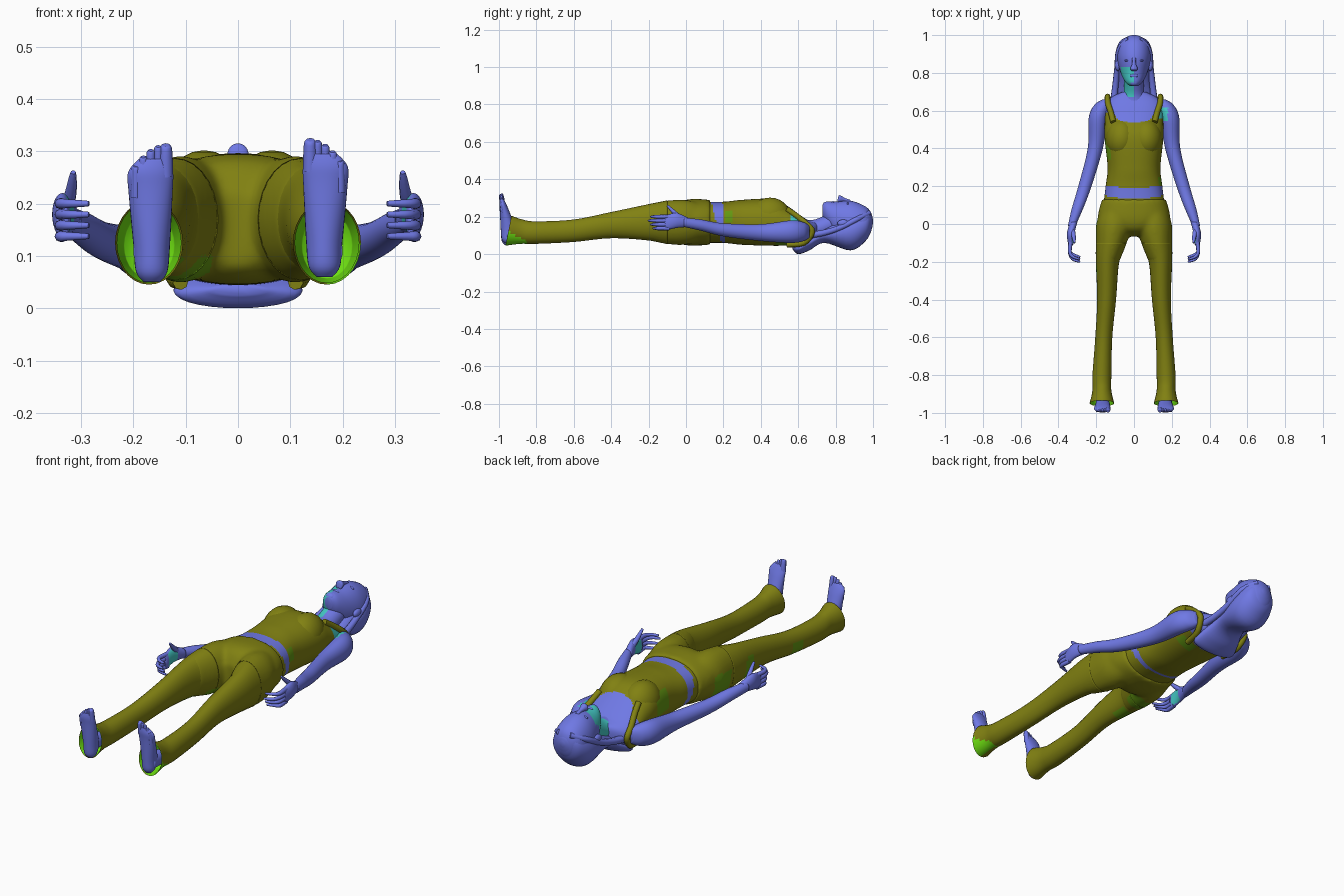
import bpy, bmesh, math
from mathutils import Vector

if "Cube" in bpy.data.objects:
    bpy.data.objects.remove(bpy.data.objects["Cube"])


def material(name, red, green, blue):
    mat = bpy.data.materials.new(name)
    mat.use_nodes = True
    mat.diffuse_color = (red, green, blue, 1)
    mat.node_tree.nodes["Principled BSDF"].inputs["Base Color"].default_value = mat.diffuse_color
    return mat


SKIN = material("blue", .16, .19, .78)
CLOTH = material("olive", .22, .22, .006)
LINING = material("bright green", .16, .76, .006)
PATCH = material("dark green", .13, .32, .006)
TEAL = material("teal", .06, .6, .58)


def add_object(name, data, mat):
    data.materials.append(mat)
    obj = bpy.data.objects.new(name, data)
    bpy.context.collection.objects.link(obj)
    return obj


def finish(name, bm, mat):
    bmesh.ops.recalc_face_normals(bm, faces=bm.faces)
    mesh = bpy.data.meshes.new(name)
    bm.to_mesh(mesh)
    bm.free()
    mesh.shade_smooth()
    return add_object(name, mesh, mat)


def smooth_path(rows, steps):
    """Smooth curve through the rows, with Hermite tangents taken from the neighbours."""
    rows = [Vector(row) for row in rows]
    last = len(rows) - 1
    path = []
    for i in range(last):
        start, end = rows[i], rows[i + 1]
        leave = (end - rows[max(i - 1, 0)]) / 2
        arrive = (rows[min(i + 2, last)] - start) / 2
        for step in range(steps):
            t = step / steps
            ease = t * t * (3 - 2 * t)
            path.append(start.lerp(end, ease) + leave * t * (1 - t) ** 2 - arrive * t * t * (1 - t))
    return path + [rows[last]]


def loft(name, rows, mat=SKIN, axis="y", side=1, sides=28, steps=5, power=2, open_end=False):
    """Each row: position on the axis, centre x, other centre, x radius, other radius."""
    bm = bmesh.new()
    rings = []
    for along, centre_x, centre, radius_x, radius in smooth_path(rows, steps):
        ring = []
        for k in range(sides):
            angle = math.tau * k / sides
            c, s = math.cos(angle), math.sin(angle)
            x = side * centre_x + radius_x * math.copysign(abs(c) ** (2 / power), c)
            other = centre + radius * math.copysign(abs(s) ** (2 / power), s)
            ring.append(bm.verts.new((x, along, other) if axis == "y" else (x, other, along)))
        rings.append(ring)
    for lower, upper in zip(rings, rings[1:]):
        for k in range(sides):
            bm.faces.new((lower[k - 1], lower[k], upper[k], upper[k - 1]))
    bm.faces.new(rings[0])
    if not open_end:
        bm.faces.new(rings[-1])
    return finish(name, bm, mat)


def blob(name, centre, radii, mat=SKIN):
    bm = bmesh.new()
    bmesh.ops.create_uvsphere(bm, u_segments=20, v_segments=12, radius=1)
    bmesh.ops.scale(bm, vec=radii, verts=bm.verts)
    bmesh.ops.translate(bm, vec=centre, verts=bm.verts)
    return finish(name, bm, mat)


def tube(name, points, thick, thin, mat=SKIN):
    """Round tube that tapers along its path, used for digits, straps and locks."""
    curve = bpy.data.curves.new(name, "CURVE")
    curve.dimensions = "3D"
    curve.bevel_depth, curve.bevel_resolution = thick, 2
    curve.use_fill_caps = True
    path = smooth_path(points, 4)
    spline = curve.splines.new("POLY")
    spline.points.add(len(path) - 1)
    for i, (point, place) in enumerate(zip(spline.points, path)):
        point.co = (*place, 1)
        point.radius = 1 + (thin / thick - 1) * (i / (len(path) - 1)) ** 2
    return add_object(name, curve, mat)


def weld(parts):
    """Fuse overlapping closed parts into the first one, with soft joints."""
    bpy.ops.object.select_all(action="DESELECT")
    for obj in parts:
        obj.select_set(True)
    bpy.context.view_layer.objects.active = parts[0]
    bpy.ops.object.join()
    remesh = parts[0].modifiers.new("fuse", "REMESH")
    remesh.mode, remesh.voxel_size, remesh.use_smooth_shade = "VOXEL", .01, True
    soften = parts[0].modifiers.new("soften", "SMOOTH")
    soften.iterations = 10
    bpy.ops.object.convert(target="MESH")


def paint(obj, mat, rule):
    obj.data.materials.append(mat)
    for face in obj.data.polygons:
        if rule(*face.center):
            face.material_index = len(obj.data.materials) - 1


def slant_cuff(obj):
    for vert in obj.data.vertices:
        amount = min(max((-.84 - vert.co.y) * 10, 0), 1)
        vert.co.y += amount * (vert.co.z - .12) * .2


# Torso with tank top and bare waist
torso = loft("torso", [
    (.08, 0, .17, .165, .11), (.2, 0, .17, .15, .11), (.3, 0, .17, .14, .12), (.45, 0, .17, .155, .125),
    (.53, 0, .155, .155, .11), (.63, 0, .12, .15, .075), (.67, 0, .115, .12, .06), (.7, 0, .12, .06, .05),
], sides=72, steps=14, power=2.3)


def in_clothes(x, y, z):
    low = .28 - z
    neckline = .54 + min((abs(x) / .11) ** 4, 1) * .05
    return y < .135 + low * .25 or .195 + low * .06 < y < neckline


def in_torso_patch(x, y, z):
    return (x < -.12 and .34 < y < .45 and .14 < z < .25 or x > .12 and .21 < y < .25 and .17 < z < .23
            or .05 < x < .13 and .48 < y < .54 and z < .1)


paint(torso, CLOTH, in_clothes)
paint(torso, PATCH, in_torso_patch)
paint(torso, TEAL, lambda x, y, z: x > .125 and .56 < y < .62 and z > .14)

# Neck and head
neck = loft("neck", [(.62, 0, .125, .08, .06), (.69, 0, .13, .055, .055), (.79, 0, .17, .055, .06)])
head = loft("head", [(.73, 0, .235, .02, .03), (.75, 0, .22, .045, .06), (.8, 0, .185, .07, .095),
                     (.88, 0, .16, .09, .125), (.95, 0, .165, .08, .095), (.985, 0, .17, .05, .06),
                     (1, 0, .175, .01, .01)], sides=40)
paint(neck, TEAL, lambda x, y, z: -.06 < x < 0 and y > .68 and z > .12)
paint(head, TEAL, lambda x, y, z: -.07 < x < 0 and y < .83 and z > .17)

# Face
loft("nose", [(.88, 0, .28, .01, .01), (.85, 0, .29, .01, .01), (.82, 0, .295, .02, .02),
              (.81, 0, .28, .01, .01)])
blob("lips", (0, .785, .275), (.022, .01, .008))
blob("chin", (0, .75, .26), (.025, .02, .02))

# Hair swept back, narrow at the nape and spread over the back
loft("hair", [(.57, 0, .035, .05, .01), (.6, 0, .03, .12, .03), (.66, 0, .06, .11, .04), (.74, 0, .1, .085, .04),
              (.88, 0, .12, .1, .1), (.96, 0, .15, .08, .08), (.99, 0, .17, .04, .045), (1, 0, .175, .01, .01)])

# Paired parts, built for the left and then the right
trousers = [loft("trousers", [(-.065, 0, .15, .05, .07), (-.03, 0, .165, .13, .11), (.03, 0, .17, .19, .125),
                              (.13, 0, .17, .17, .12)], CLOTH, sides=40, power=2.2)]


def in_trouser_patch(x, y, z):
    outer = x < -.17 and z < .2 and (-.08 < y < .04 or -.27 < y < -.2)
    under = -.17 < x < -.05 and z < .1 and (-.3 < y < -.2 or -.14 < y < -.04)
    return outer or under or x < -.18 and z < .14 and -.66 < y < -.58


for side, label in ((1, "left_"), (-1, "right_")):
    is_left = side > 0

    def mirrored(*points):
        return [(side * x, y, z) for x, y, z in points]

    blob(label + "bust", (side * .065, .45, .2), (.085, .11, .102), CLOTH)
    blob(label + "eye", (side * .035, .865, .268), (.015, .006, .01))
    blob(label + "ear", (side * .086, .84, .165), (.014, .03, .02))
    tube(label + "hair_lock", mirrored((.03, .98, .22), (.08, .92, .19), (.09, .82, .14), (.1, .72, .11),
                                       (.11, .63, .1)), .014, .02)
    tube(label + "strap", mirrored((.11, .54, .24), (.122, .59, .205), (.138, .64, .165), (.14, .675, .12),
                                   (.125, .63, .06), (.11, .54, .05)), .015, .015, CLOTH)

    # Trouser leg, flared cuff and its lining
    cuff = [(-.88, .17, .12, .05, .065), (-.95, .17, .125, .065, .08)]
    thigh = [(.08, .095, .17, .08, .1), (0, .105, .17, .095, .12), (-.1, .12, .17, .082, .117),
             (-.2, .14, .17, .062, .097)]
    trousers.append(loft(label + "thigh", thigh, CLOTH, side=side))
    leg = loft(label + "trouser_leg", [
        *thigh[2:], (-.4, .145, .155, .05, .07), (-.6, .16, .125, .045, .06),
        (-.8, .17, .115, .05, .06), *cuff], CLOTH, side=side, steps=8, open_end=True)
    lining = loft(label + "cuff_lining", [Vector(row) - Vector((0, 0, 0, .003, .003)) for row in cuff],
                  LINING, side=side, open_end=True)
    slant_cuff(leg)
    slant_cuff(lining)
    if is_left:
        paint(leg, LINING, lambda x, y, z: y < -.85 and x > .165 and z < .07 - (y + .85) / 2)
    else:
        paint(leg, PATCH, in_trouser_patch)

    # Ankle, upright foot and toes
    lift = .01 if is_left else 0
    loft(label + "ankle", [(-.85, .17, .11, .03, .035), (-.96, .17, .11, .03, .04)], side=side)
    foot = loft(label + "foot", [
        (.05, .165, -.96, .015, .01), (.07, .165, -.955, .03, .03), (.12, .165, -.95, .035, .04),
        (.22, .167, -.97, .042, .025), (.26, .167, -.98, .043, .018), (.285, .16, -.985, .03, .01)],
        axis="z", side=side)
    foot.location.z = lift
    for i in range(5):
        x = .138 + i / 70
        tip = .312 + lift - i * i / 400
        width = .014 if i == 0 else .01
        tube(label + "toe_" + str(i + 1), mirrored((x, -.98, tip - .06), (x, -.987, tip - .01), (x, -.99, tip)),
             width, width / 2)

    # Arm and hand
    arm = loft(label + "arm", [
        (.66, .145, .12, .02, .03), (.63, .165, .12, .045, .05), (.56, .19, .12, .05, .06),
        (.4, .205, .115, .04, .045), (.2, .26, .13, .035, .035), (.08, .3, .155, .03, .03),
        (-.01, .33, .17, .02, .025)], side=side, steps=8)
    hand = loft(label + "hand", [(.01, .32, .17, .02, .025), (-.05, .335, .18, .02, .04),
                                 (-.1, .335, .17, .015, .04), (-.115, .335, .17, .01, .035)], side=side)
    if is_left:
        paint(arm, TEAL, lambda x, y, z: x < .18 and .54 < y < .62 and z > .15)
    paint(hand, TEAL, lambda x, y, z: abs(x) < .33 and -.1 < y < -.04)
    for i in range(4):
        z = .2 - i / 48
        short = abs(i - 1) / 80
        tube(label + "finger_" + str(i + 1), mirrored(
            (.335, -.09, z), (.34, -.145, z), (.325, short - .185, z), (.285, short - .2, z)), .011, .005)
    tube(label + "thumb", mirrored((.33, -.02, .185), (.32, -.06, .22), (.315, -.1, .26)), .014, .005)

# Fuse the seat and both thighs
weld(trousers)
paint(trousers[0], PATCH, in_trouser_patch)
